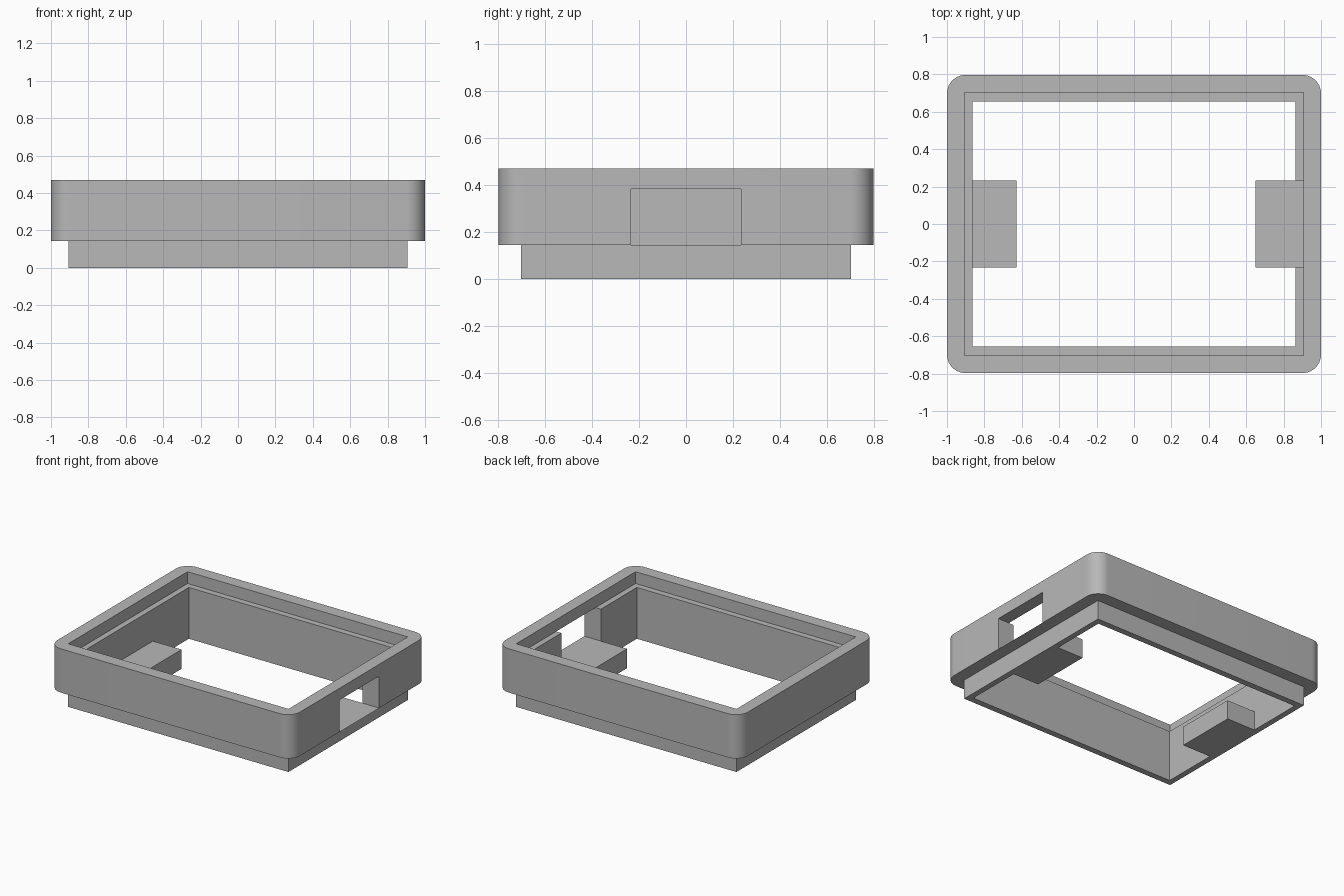
import bpy
import bmesh
import math
from mathutils import Vector

cube = bpy.data.objects.get("Cube")
if cube:
    bpy.data.objects.remove(cube, do_unlink=True)

# Main dimensions
BODY_X, BODY_Y = 1.0, 0.797        # outer half sizes
SKIRT_X, SKIRT_Y = 0.907, 0.702    # skirt and lid recess
HOLE_X, HOLE_Y = 0.864, 0.656      # clear inside
STEP, LEDGE, TOP = 0.144, 0.382, 0.47
TAB_Y = 0.233

grey = bpy.data.materials.new("plain grey")
grey.use_nodes = True
colour = (0.48, 0.48, 0.48, 1)
grey.diffuse_color = colour
grey.node_tree.nodes["Principled BSDF"].inputs["Base Color"].default_value = colour


def box(name, low, high, radius=0):
    """Box between two corners, with optional rounded upright edges."""
    low, high = Vector(low), Vector(high)
    bm = bmesh.new()
    bmesh.ops.create_cube(bm, size=1)
    for v in bm.verts:
        v.co = (low + high) / 2 + v.co * (high - low)
    if radius:
        upright = [e for e in bm.edges
                   if abs(e.verts[0].co.z - e.verts[1].co.z) > 0.01]
        bmesh.ops.bevel(bm, geom=upright, offset=radius, segments=16,
                        profile=0.5, affect='EDGES')
    mesh = bpy.data.meshes.new(name)
    bm.to_mesh(mesh)
    bm.free()
    mesh.materials.append(grey)
    obj = bpy.data.objects.new(name, mesh)
    bpy.context.collection.objects.link(obj)
    return obj


def slab(name, x, y, bottom, top, radius=0):
    return box(name, (-x, -y, bottom), (x, y, top), radius)


def combine(target, other, operation):
    other.hide_render = True
    mod = target.modifiers.new(operation.lower(), 'BOOLEAN')
    mod.operation = operation
    mod.solver = 'EXACT'
    mod.object = other
    bpy.context.view_layer.objects.active = target
    bpy.ops.object.modifier_apply(modifier=mod.name)
    bpy.data.objects.remove(other, do_unlink=True)


# Rounded frame with a square skirt below
frame = slab("frame", BODY_X, BODY_Y, STEP, TOP, 0.1)
combine(frame, slab("skirt", SKIRT_X, SKIRT_Y, 0, 0.3), 'UNION')

# Clear inside, lid recess and the side opening below the rim
combine(frame, slab("inside_cutter", HOLE_X, HOLE_Y, -0.2, 0.8), 'DIFFERENCE')
combine(frame, slab("recess_cutter", SKIRT_X, SKIRT_Y, LEDGE, 0.8), 'DIFFERENCE')
combine(frame, box("opening_cutter", (0.75, -TAB_Y, STEP), (1.2, TAB_Y, LEDGE)),
        'DIFFERENCE')

# Inner tabs on the two short walls
combine(frame, box("right_tab", (0.649, -TAB_Y, 0), (0.89, TAB_Y, STEP)), 'UNION')
combine(frame, box("left_tab", (-0.89, -TAB_Y, 0), (-0.629, TAB_Y, STEP)), 'UNION')

# Smooth rounded corners, sharp edges elsewhere
bpy.ops.object.select_all(action='DESELECT')
frame.select_set(True)
bpy.context.view_layer.objects.active = frame
bpy.ops.object.shade_smooth_by_angle(angle=math.radians(30))
